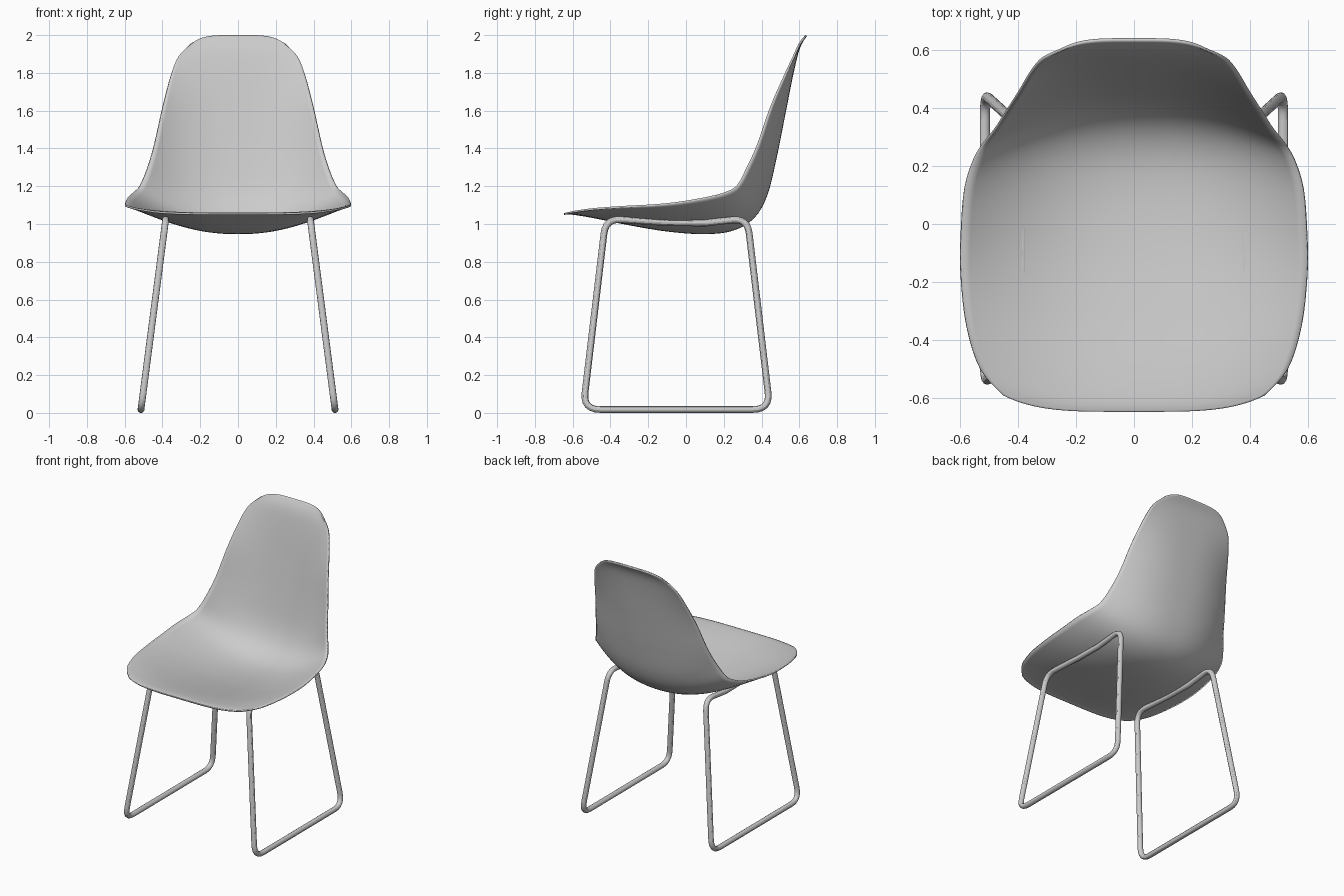
import bpy
from mathutils import Vector

if "Cube" in bpy.data.objects:
    bpy.data.objects.remove(bpy.data.objects["Cube"])

# Shell sections: centre y, centre z, rim x, rim y, rim z, curve power
SECTIONS = [
    (-.645, 1.048, .45, -.590, 1.060, 4.0),
    (-.610, 1.050, .53, -.500, 1.073, 3.2),
    (-.500, 1.033, .578, -.350, 1.085, 2.6),
    (-.300, .993, .598, -.170, 1.095, 2.4),
    (-.100, .960, .597, -.030, 1.110, 2.3),
    (.100, .946, .585, .120, 1.137, 2.2),
    (.250, .965, .555, .220, 1.165, 2.2),
    (.360, 1.030, .520, .280, 1.205, 2.2),
    (.430, 1.150, .480, .330, 1.300, 2.3),
    (.480, 1.350, .445, .385, 1.420, 2.4),
    (.530, 1.600, .400, .455, 1.620, 2.5),
    (.570, 1.800, .355, .530, 1.790, 2.7),
    (.603, 1.930, .315, .575, 1.885, 3.2),
    (.640, 1.995, .250, .605, 1.955, 4.0),
]


def smooth_rows(rows, steps):
    """Catmull-Rom interpolation between the section rows."""
    out, n = [], len(rows)
    for i in range(n - 1):
        a, b, c, d = (rows[min(max(i + k, 0), n - 1)] for k in (-1, 0, 1, 2))
        for j in range(steps):
            t = j / steps
            out.append([.5 * (2 * q + (r - p) * t + (2 * p - 5 * q + 4 * r - s) * t * t
                              + (3 * q - p - 3 * r + s) * t ** 3)
                        for p, q, r, s in zip(a, b, c, d)])
    return out + [list(rows[-1])]


def make_shell():
    cols = 40
    rows = smooth_rows(SECTIONS, 4)
    verts, faces = [], []
    for cy, cz, ex, ey, ez, p in rows:
        for i in range(cols + 1):
            s = 2 * i / cols - 1
            f = abs(s) ** p
            verts.append((ex * s, cy + (ey - cy) * f, cz + (ez - cz) * f))
    w = cols + 1
    for r in range(len(rows) - 1):
        for i in range(cols):
            a = r * w + i
            faces.append((a, a + 1, a + w + 1, a + w))
    mesh = bpy.data.meshes.new("seat_shell")
    mesh.from_pydata(verts, [], faces)
    obj = bpy.data.objects.new("seat_shell", mesh)
    bpy.context.collection.objects.link(obj)
    mod = obj.modifiers.new("thickness", 'SOLIDIFY')
    mod.thickness = .01
    mod.offset = 1
    return obj


def fillet(points, radii, steps=6):
    """Round each corner of a closed polyline; radius 0 keeps the point."""
    out = []
    for i, p in enumerate(points):
        if radii[i] == 0:
            out.append(p)
            continue
        a = p + (points[i - 1] - p).normalized() * radii[i]
        b = p + (points[(i + 1) % len(points)] - p).normalized() * radii[i]
        for k in range(steps + 1):
            t = k / steps
            out.append(a * (1 - t) ** 2 + p * 2 * t * (1 - t) + b * t * t)
    return out


def make_leg(side, name):
    # Closed sled loop as (y, z, corner radius); it leans outward to the floor
    loop = [(-.545, .018, .09), (.445, .018, .09), (.325, 1.03, .08),
            (.1, 1.005, 0), (-.1, 1.008, 0), (-.425, 1.028, .08)]
    pts = [Vector((side * (.516 - .13 * z), y, z)) for y, z, r in loop]
    path = fillet(pts, [r for y, z, r in loop])
    curve = bpy.data.curves.new(name, 'CURVE')
    curve.dimensions = '3D'
    curve.bevel_depth = .018
    curve.bevel_resolution = 4
    spline = curve.splines.new('POLY')
    spline.points.add(len(path) - 1)
    for sp, p in zip(spline.points, path):
        sp.co = (*p, 1)
    spline.use_cyclic_u = True
    obj = bpy.data.objects.new(name, curve)
    bpy.context.collection.objects.link(obj)
    bpy.ops.object.select_all(action='DESELECT')
    obj.select_set(True)
    bpy.context.view_layer.objects.active = obj
    bpy.ops.object.convert(target='MESH')
    return bpy.context.view_layer.objects.active


# Moulded seat and back, then the two wire sled legs
parts = [make_shell(), make_leg(-1, "left_sled_leg"), make_leg(1, "right_sled_leg")]
for part in parts:
    bpy.ops.object.select_all(action='DESELECT')
    part.select_set(True)
    bpy.context.view_layer.objects.active = part
    bpy.ops.object.shade_smooth_by_angle()
